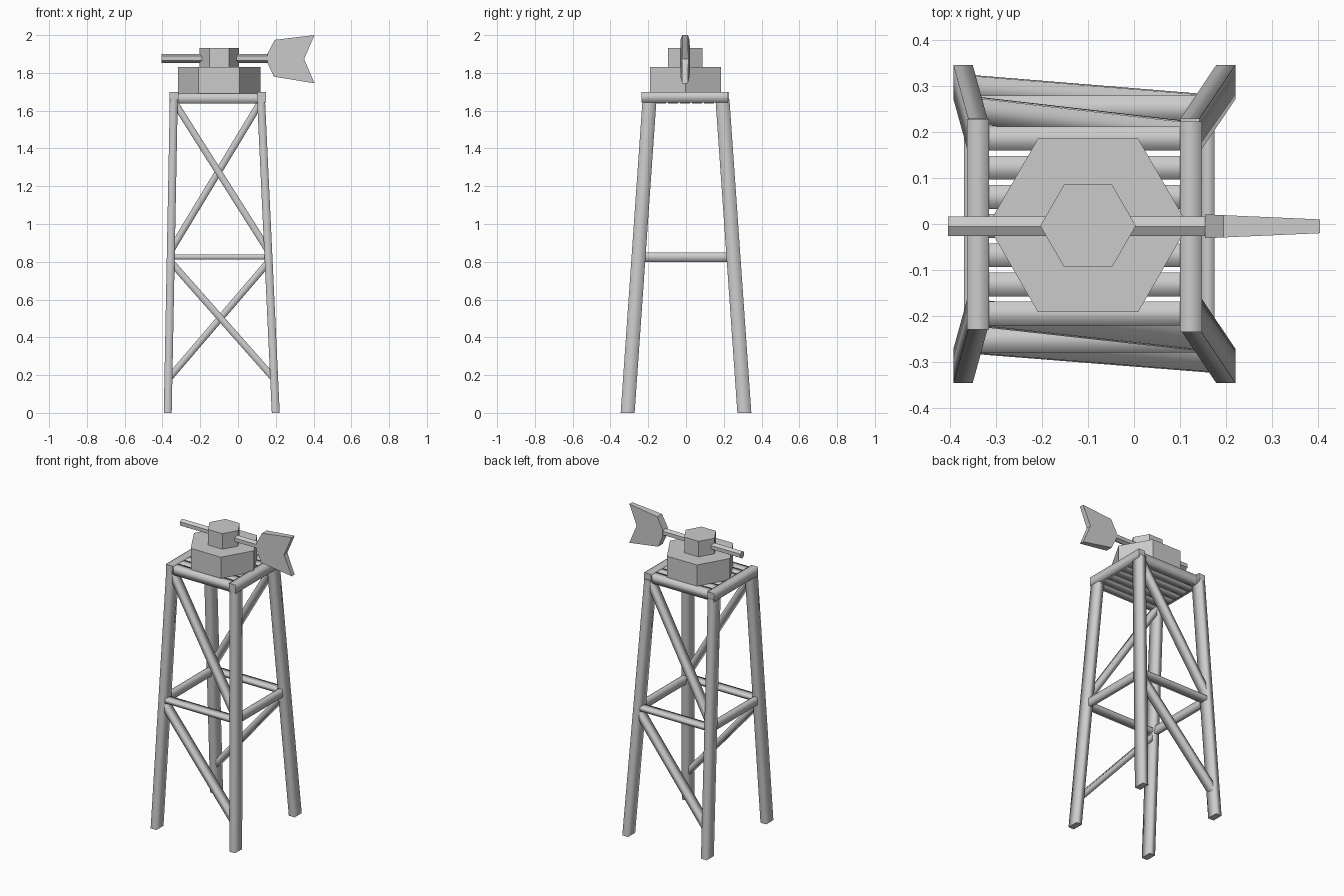
import bpy, bmesh, math
from mathutils import Vector

if "Cube" in bpy.data.objects:
    bpy.data.objects.remove(bpy.data.objects["Cube"])


def finish(name, bm, smooth=False):
    bmesh.ops.recalc_face_normals(bm, faces=bm.faces)
    me = bpy.data.meshes.new(name)
    bm.to_mesh(me)
    bm.free()
    ob = bpy.data.objects.new(name, me)
    bpy.context.collection.objects.link(ob)
    return ob


def loft(name, ring_a, ring_b, soft=False):
    """Solid between two matching outlines; soft shades the sides as rounded."""
    bm = bmesh.new()
    a = [bm.verts.new(p) for p in ring_a]
    b = [bm.verts.new(p) for p in ring_b]
    n = len(a)
    for i in range(n):
        j = (i + 1) % n
        bm.faces.new((a[i], a[j], b[j], b[i])).smooth = soft
    for cap in (a[::-1], b):
        for e in bm.faces.new(cap).edges:
            e.smooth = False
    return finish(name, bm)


def bar(name, a, b, u, v):
    """Timber from a to b; u and v are the half-size vectors of its section."""
    a, b, u, v = map(Vector, (a, b, u, v))
    corners = [-u - v, u - v, u + v, -u + v]
    return loft(name, [a + c for c in corners], [b + c for c in corners], True)


def hex_block(name, center, r, z0, z1):
    ring = [(center[0] + r * math.cos(k * math.pi / 3),
             center[1] + r * math.sin(k * math.pi / 3)) for k in range(6)]
    return loft(name, [(x, y, z0) for x, y in ring], [(x, y, z1) for x, y in ring])


def leg_at(side, depth, z):
    """Centre line of a leg at height z."""
    t = z / 1.66
    x0, x1 = (-0.372, -0.34) if side == "left" else (0.20, 0.122)
    y = 0.309 + (0.193 - 0.309) * t
    return Vector((x0 + (x1 - x0) * t, y * depth, z))


# Splayed legs
for depth, fb in ((-1, "front"), (1, "back")):
    for side in ("left", "right"):
        bar(f"{fb}_{side}_leg", leg_at(side, depth, 0), leg_at(side, depth, 1.66),
            (0.021, 0, 0), (0, 0.037, 0))

    # Horizontal rungs and diagonal braces on front and back
    bar(f"{fb}_rung", leg_at("left", depth, 0.825), leg_at("right", depth, 0.825),
        (0, 0.028, 0), (0, 0, 0.013))
    hi, lo = ("left", "right") if depth < 0 else ("right", "left")
    for part, z_hi, z_lo in (("upper", 1.65, 0.86), ("lower", 0.80, 0.18)):
        a, b = leg_at(hi, depth, z_hi), leg_at(lo, depth, z_lo)
        d = b - a
        u = Vector((-d.z, 0, d.x)).normalized() * 0.018
        bar(f"{fb}_{part}_brace", a, b, u, (0, 0.028, 0))

# Side rungs and top side beams
for side, x, y0, y1 in (("left", -0.339, -0.23, 0.228), ("right", 0.124, -0.235, 0.223)):
    bar(f"{side}_rung", leg_at(side, -1, 0.825), leg_at(side, 1, 0.825),
        (0.014, 0, 0), (0, 0, 0.025))
    bar(f"{side}_top_beam", (x, y0, 1.672), (x, y1, 1.672),
        (0.024, 0, 0), (0, 0, 0.028))

# Platform slats
for i in range(7):
    y = -0.195 + i * 0.0635
    bar(f"platform_slat_{i + 1}", (-0.34, y, 1.664), (0.124, y, 1.664),
        (0, 0.026, 0), (0, 0, 0.027))

# Hexagonal turntable and hub
hex_block("turntable", (-0.10, -0.003), 0.218, 1.69, 1.83)
hex_block("hub", (-0.10, -0.004), 0.104, 1.83, 1.932)

# Hexagonal axle with an edge on top
axle = [(0.024 * math.sin(k * math.pi / 3) - 0.005,
         1.877 + 0.024 * math.cos(k * math.pi / 3)) for k in range(6)]
loft("axle", [(-0.405, y, z) for y, z in axle], [(0.18, y, z) for y, z in axle])

# Notched tail vane, thinning toward its end
vane = [(0.155, 1.90), (0.195, 1.975), (0.405, 2.0), (0.35, 1.873),
        (0.405, 1.745), (0.19, 1.78), (0.155, 1.855)]


def half(x):
    return 0.026 - 0.011 * (x - 0.155) / 0.25


loft("tail_vane", [(x, -0.005 - half(x), z) for x, z in vane],
     [(x, -0.005 + half(x), z) for x, z in vane])
